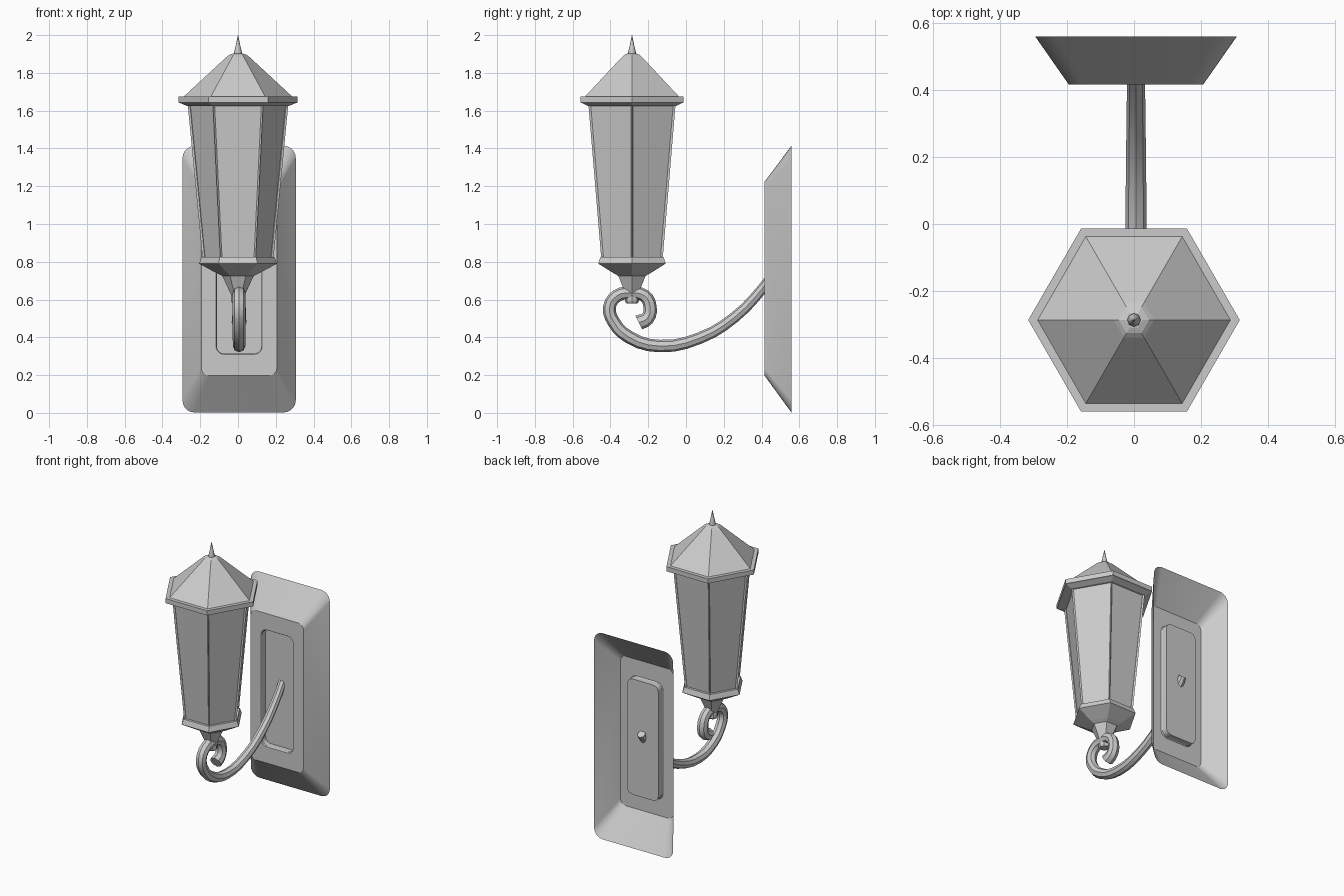
import bpy
import bmesh
from math import sin, cos, pi, radians
from mathutils import Vector

if "Cube" in bpy.data.objects:
    bpy.data.objects.remove(bpy.data.objects["Cube"])

LAMP_Y = -0.286
PLATE_X = 0.006

grey = bpy.data.materials.new("grey metal")
grey.use_nodes = True
colour = (0.6, 0.6, 0.6, 1)
grey.diffuse_color = colour
grey.node_tree.nodes["Principled BSDF"].inputs["Base Color"].default_value = colour


def finish(name, bm, location=(0, 0, 0)):
    mesh = bpy.data.meshes.new(name)
    bm.to_mesh(mesh)
    bm.free()
    mesh.materials.append(grey)
    obj = bpy.data.objects.new(name, mesh)
    obj.location = location
    bpy.context.collection.objects.link(obj)
    return obj


def smooth(obj, angle):
    bpy.ops.object.select_all(action="DESELECT")
    obj.select_set(True)
    bpy.context.view_layer.objects.active = obj
    bpy.ops.object.shade_smooth_by_angle(angle=radians(angle))


def bridge(bm, rings):
    """Join successive vertex rings with quads."""
    faces = []
    for a, b in zip(rings, rings[1:]):
        n = len(a)
        for i in range(n):
            j = (i + 1) % n
            faces.append(bm.faces.new((a[i], a[j], b[j], b[i])))
    return faces


def turned(name, profile, sides=6, panel=None):
    """Faceted turned part from (radius, height) pairs, bottom to top."""
    bm = bmesh.new()
    rings = [[bm.verts.new((r * cos(2 * pi * i / sides), r * sin(2 * pi * i / sides), z))
              for i in range(sides)] for r, z in profile]
    walls = bridge(bm, rings)
    bm.faces.new(rings[0][::-1])
    bm.faces.new(rings[-1])
    if panel:
        bmesh.ops.inset_individual(bm, faces=walls, thickness=panel, depth=0)
        bmesh.ops.inset_individual(bm, faces=walls, thickness=0.003, depth=-panel)
    return finish(name, bm, (0, LAMP_Y, 0))


# Lantern: tapered hexagonal body with sunken panes
turned("lantern_panes", [(0.188, 0.82), (0.266, 1.63)], panel=0.012)
turned("lantern_base", [(0.03, 0.61), (0.083, 0.725), (0.11, 0.738),
                        (0.206, 0.79), (0.193, 0.825)])
turned("base_knob", [(0.03, 0.58), (0.036, 0.59), (0.036, 0.615), (0.028, 0.63)], sides=8)
turned("roof", [(0.27, 1.625), (0.305, 1.64), (0.315, 1.643), (0.315, 1.675),
                (0.287, 1.675), (0.06, 1.885), (0.045, 1.896), (0.025, 1.903)])
finial = turned("finial", [(0.02, 1.895), (0.02, 1.912), (0.013, 1.94), (0.001, 2.0)], sides=8)
smooth(finial, 50)


# Wall plate: open-backed tray with a sunken centre
def rounded_ring(bm, half_x, half_z, radius, y, mid_z, steps=5):
    ring = []
    for corner, (sx, sz) in enumerate([(1, 1), (-1, 1), (-1, -1), (1, -1)]):
        for k in range(steps + 1):
            a = (corner + k / steps) * pi / 2
            ring.append(bm.verts.new((PLATE_X + sx * (half_x - radius) + radius * cos(a), y,
                                      mid_z + sz * (half_z - radius) + radius * sin(a))))
    return ring


bm = bmesh.new()
plate_rings = [rounded_ring(bm, *spec) for spec in [
    (0.3, 0.706, 0.065, 0.558, 0.708),
    (0.2, 0.512, 0.04, 0.415, 0.71),
    (0.122, 0.4, 0.042, 0.415, 0.71),
    (0.118, 0.396, 0.04, 0.421, 0.71),
    (0.118, 0.396, 0.04, 0.46, 0.71)]]
bridge(bm, plate_rings)
bm.faces.new(plate_rings[-1])
bmesh.ops.recalc_face_normals(bm, faces=bm.faces[:])
bm.faces.ensure_lookup_table()
if bm.faces[-1].normal.y > 0:
    bmesh.ops.reverse_faces(bm, faces=bm.faces[:])
smooth(finish("wall_plate", bm), 25)

# Scrolled arm: (y, z, thickness) along its path from plate to curl
path = [(0.475, 0.755, 0.026), (0.41, 0.665, 0.027), (0.257, 0.506, 0.029),
        (0.07, 0.395, 0.031), (-0.14, 0.354, 0.033), (-0.3, 0.4, 0.034),
        (-0.385, 0.485, 0.034), (-0.405, 0.56, 0.034), (-0.365, 0.62, 0.034),
        (-0.295, 0.635, 0.034), (-0.22, 0.62, 0.034), (-0.19, 0.56, 0.035),
        (-0.205, 0.5, 0.037), (-0.25, 0.478, 0.04)]
curve = bpy.data.curves.new("scroll_arm", "CURVE")
curve.dimensions = "3D"
curve.bevel_depth = 0.03
curve.bevel_resolution = 2
curve.resolution_u = 3
curve.use_fill_caps = True
spline = curve.splines.new("BEZIER")
spline.bezier_points.add(len(path) - 1)
for point, (y, z, r) in zip(spline.bezier_points, path):
    point.co = Vector((PLATE_X, y, z))
    point.radius = r / curve.bevel_depth
    point.handle_left_type = point.handle_right_type = "AUTO"
curve.materials.append(grey)
arm = bpy.data.objects.new("scroll_arm", curve)
bpy.context.collection.objects.link(arm)
bpy.ops.object.select_all(action="DESELECT")
arm.select_set(True)
bpy.context.view_layer.objects.active = arm
bpy.ops.object.convert(target="MESH")
smooth(bpy.context.view_layer.objects.active, 30)
